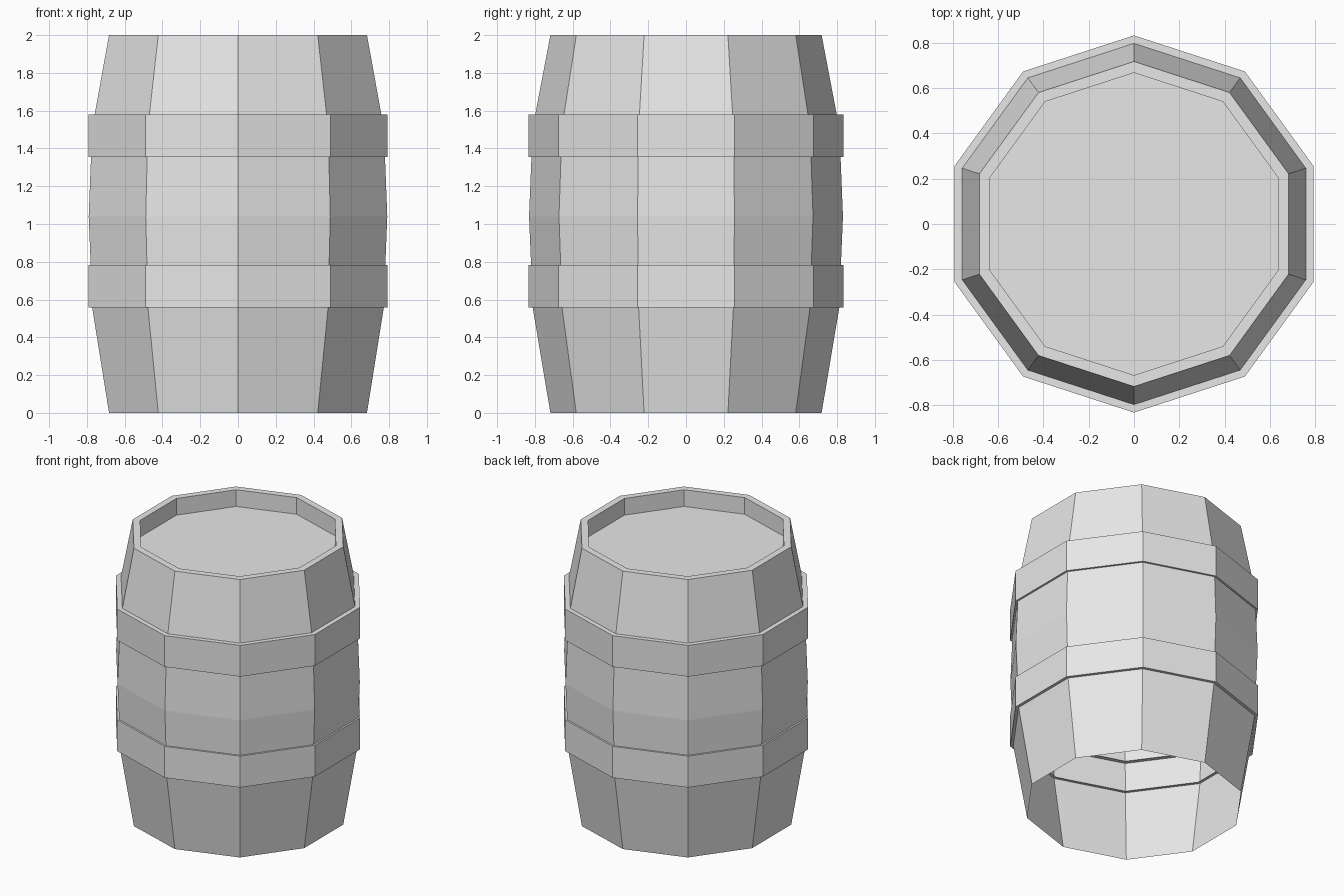
import bpy, bmesh, math

cube = bpy.data.objects.get("Cube")
if cube:
    bpy.data.objects.remove(cube)

SIDES = 10

grey = bpy.data.materials.new("plain_grey")
grey.use_nodes = True
grey.diffuse_color = (0.8, 0.8, 0.8, 1)
grey.node_tree.nodes["Principled BSDF"].inputs["Base Color"].default_value = (0.8, 0.8, 0.8, 1)


def lathe(name, profile, cap=False):
    """Turn (radius, height) points into a ten-sided shell, capping the last ring if asked."""
    bm = bmesh.new()
    rings = []
    for r, z in profile:
        angles = [math.pi / 2 + math.tau * i / SIDES for i in range(SIDES)]
        rings.append([bm.verts.new((r * math.cos(a), r * math.sin(a), z)) for a in angles])
    for low, high in zip(rings, rings[1:]):
        for i in range(SIDES):
            j = (i + 1) % SIDES
            bm.faces.new((low[i], low[j], high[j], high[i]))
    if cap:
        bm.faces.new(rings[-1])
    mesh = bpy.data.meshes.new(name)
    bm.to_mesh(mesh)
    bm.free()
    mesh.materials.append(grey)
    obj = bpy.data.objects.new(name, mesh)
    bpy.context.collection.objects.link(obj)
    return obj


# Bulging staves, open underneath, with a rim and a sunken lid
lathe("barrel_body", [
    (0.718, 0), (0.812, 0.56), (0.82, 0.78), (0.831, 1.04),
    (0.818, 1.36), (0.798, 1.58), (0.718, 2),
    (0.668, 2), (0.668, 1.88),
], cap=True)

# Two hoops whose ledges reach a little way through the staves
for name, bottom, top in (("lower_hoop", 0.557, 0.783), ("upper_hoop", 1.355, 1.58)):
    lathe(name, [(0.79, bottom), (0.833, bottom), (0.833, top), (0.79, top)])
